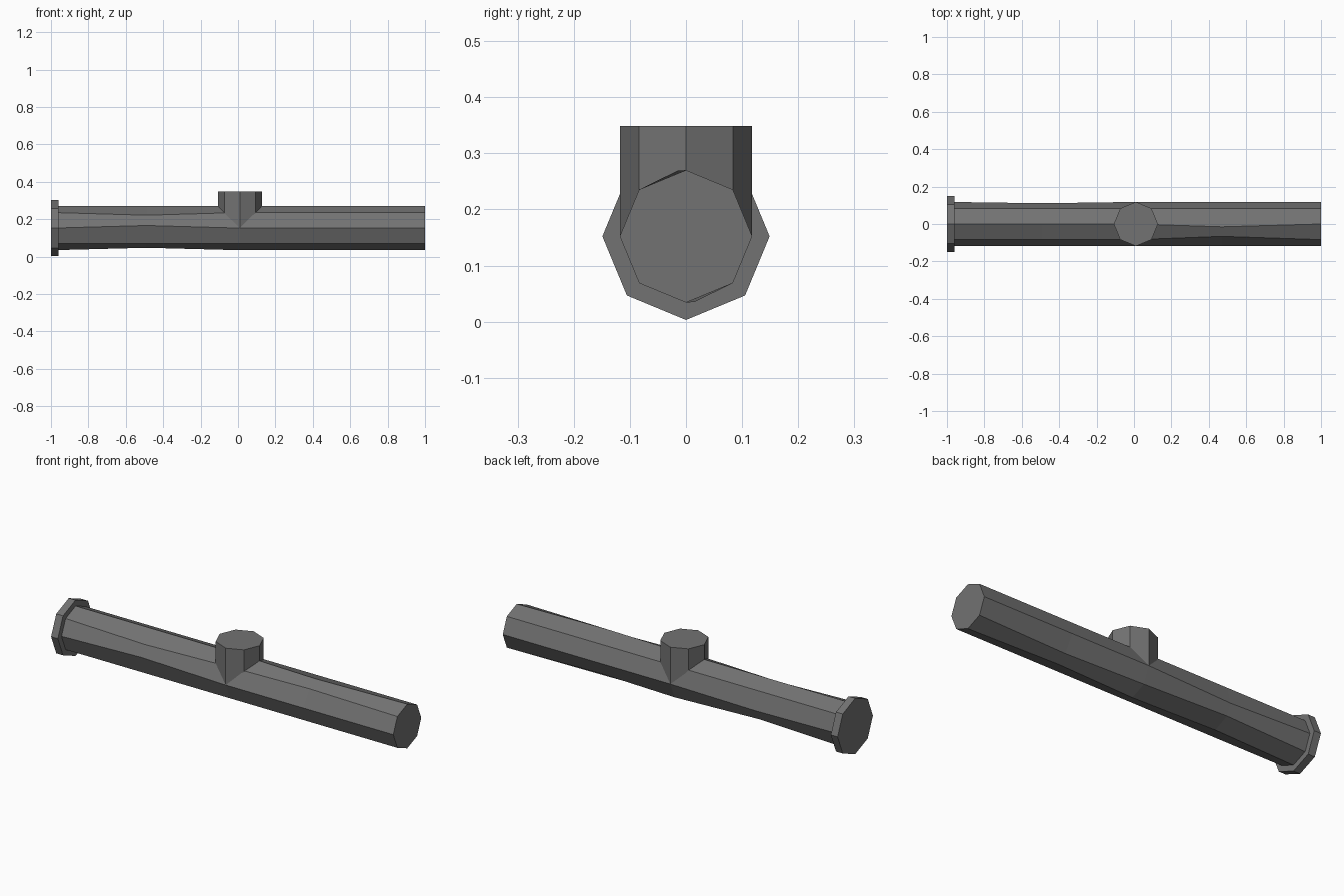
import bpy, bmesh, math

if "Cube" in bpy.data.objects:
    bpy.data.objects.remove(bpy.data.objects["Cube"])

grey = bpy.data.materials.new("dark_grey_metal")
grey.diffuse_color = (0.17, 0.17, 0.17, 1)
grey.use_nodes = True
grey.node_tree.nodes["Principled BSDF"].inputs["Base Color"].default_value = grey.diffuse_color

CZ, R, N = 0.152, 0.118, 8   # pipe axis height, radius, sides


def circle(r, cu=0.0, cv=0.0):
    return [(cu + r * math.cos(math.tau * i / N), cv + r * math.sin(math.tau * i / N))
            for i in range(N)]


def loft(name, rings):
    """Skin a stack of 3D rings and cap both ends."""
    bm = bmesh.new()
    rows = [[bm.verts.new(p) for p in ring] for ring in rings]
    for a, b in zip(rows, rows[1:]):
        for i in range(N):
            j = (i + 1) % N
            bm.faces.new((a[i], a[j], b[j], b[i]))
    bm.faces.new(rows[0][::-1])
    bm.faces.new(rows[-1])
    bmesh.ops.recalc_face_normals(bm, faces=bm.faces)
    mesh = bpy.data.meshes.new(name)
    bm.to_mesh(mesh)
    bm.free()
    mesh.materials.append(grey)
    obj = bpy.data.objects.new(name, mesh)
    bpy.context.collection.objects.link(obj)
    return obj


def x_ring(x, r, dents=None):
    """Octagon across the x axis; dents overrides (y, z) of single corners."""
    pts = circle(r, 0, CZ)
    for i, p in (dents or {}).items():
        pts[i] = p
    return [(x, y, z) for y, z in pts]


# corner order: 0 back, 2 top, 4 front, 6 bottom
left_dents = {0: (0.111, 0.140), 7: (0.083, 0.085), 6: (0.0, 0.047),
              4: (-0.117, 0.166), 3: (-0.083, 0.221)}
right_dents = {2: (-0.015, 0.269), 3: (-0.066, 0.235),
               6: (0.015, 0.035), 7: (0.066, 0.069)}

# main pipe, slightly battered halfway along each half
loft("main_pipe", [x_ring(-0.99, R), x_ring(-0.49, R, left_dents), x_ring(0.01, R),
                   x_ring(0.47, R, right_dents), x_ring(1.0, R)])

# end flange
loft("end_flange", [x_ring(-1.0, 0.149), x_ring(-0.96, 0.149)])

# upright branch stub
loft("branch_stub", [[(x, y, z) for x, y in circle(R, 0.01, 0)] for z in (CZ, 0.349)])
